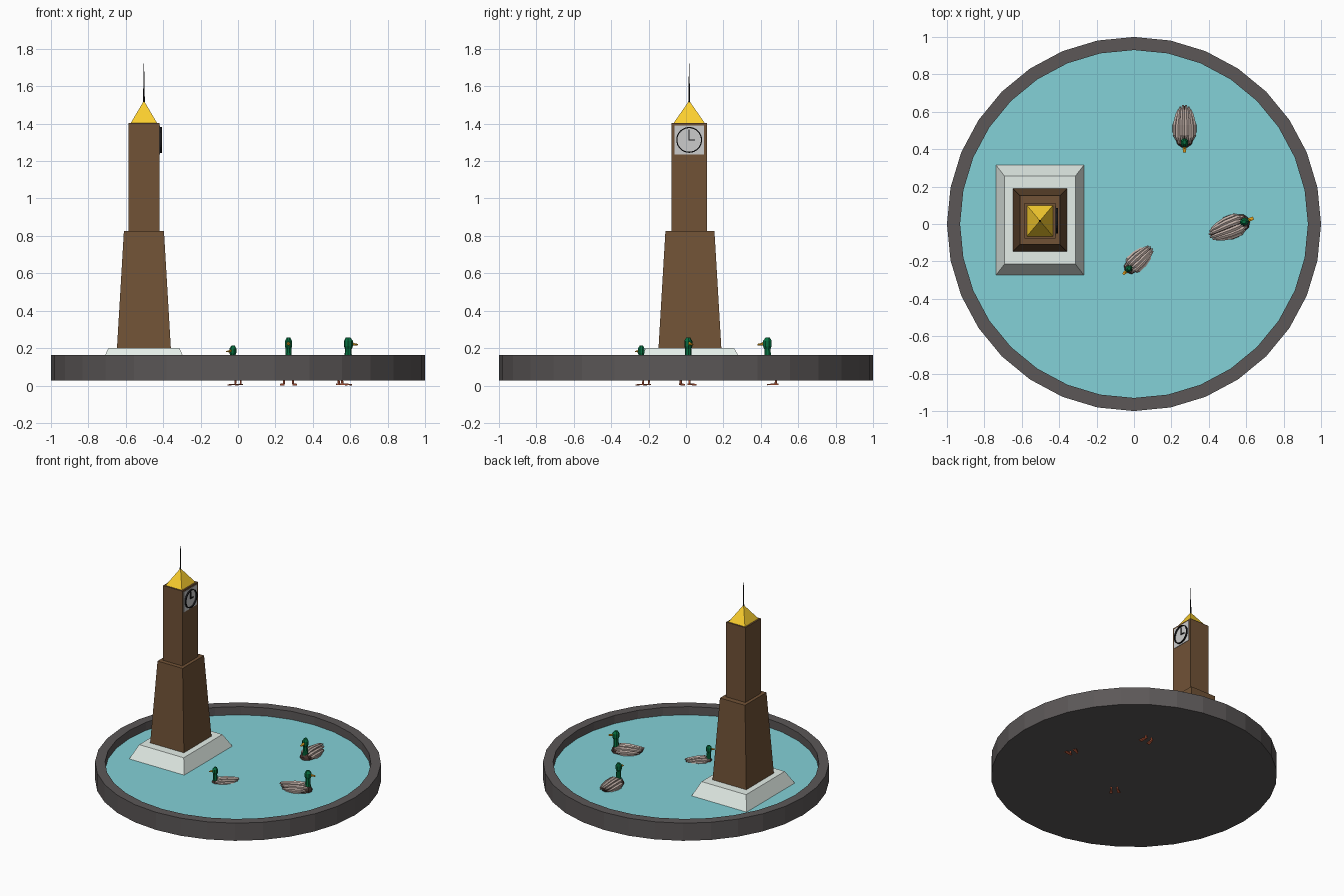
import bpy, bmesh, math
from mathutils import Matrix, Vector

if "Cube" in bpy.data.objects:
    bpy.data.objects.remove(bpy.data.objects["Cube"])


def material(name, r, g, b):
    m = bpy.data.materials.new(name)
    m.diffuse_color = tuple((c / 255) ** 2.2 for c in (r, g, b)) + (1,)
    m.use_nodes = True
    m.node_tree.nodes["Principled BSDF"].inputs["Base Color"].default_value = m.diffuse_color
    return m


STONE = material("dark_stone", 92, 88, 88)
WATER = material("water", 130, 208, 214)
PALE = material("pale_stone", 228, 238, 232)
BROWN = material("brown_stone", 112, 83, 57)
GOLD = material("gold", 250, 205, 50)
BLACK = material("black", 30, 30, 32)
DIAL = material("dial", 195, 195, 195)
GREEN = material("green", 15, 110, 65)
CHEST = material("chest", 75, 58, 52)
FEATHER = material("feather", 185, 168, 160)
BILL = material("bill", 235, 165, 35)
ORANGE = material("orange", 225, 110, 75)


def add(name, bm, mat, matrix=Matrix()):
    bmesh.ops.recalc_face_normals(bm, faces=bm.faces)
    me = bpy.data.meshes.new(name)
    bm.to_mesh(me)
    bm.free()
    me.materials.append(mat)
    ob = bpy.data.objects.new(name, me)
    ob.matrix_world = matrix
    bpy.context.collection.objects.link(ob)
    return ob


def skin(bm, rings, caps=True):
    """Join equal-length rings of points into a tube."""
    rings = [[bm.verts.new(p) for p in r] for r in rings]
    n = len(rings[0])
    for a, b in zip(rings, rings[1:]):
        for i in range(n):
            j = (i + 1) % n
            bm.faces.new((a[i], a[j], b[j], b[i]))
    if caps:
        bm.faces.new(rings[0])
        bm.faces.new(rings[-1])


def loft(bm, sections, sides=8, axis='y'):
    """Sections are (x, y, z, half width, half height), swept along y or z."""
    rings = []
    for x, y, z, a, b in sections:
        ring = []
        for i in range(sides):
            t = math.tau * (i + 0.5) / sides
            u, v = a * math.cos(t), b * math.sin(t)
            ring.append((x + u, y, z + v) if axis == 'y' else (x + u, y + v, z))
        rings.append(ring)
    skin(bm, rings)


def frustum(name, z0, z1, half0, half1, mat):
    """Rectangular tapered block on the tower axis."""
    bm = bmesh.new()
    skin(bm, [[(TX + sx * hx, TY + sy * hy, z) for sx, sy in
               ((-1, -1), (1, -1), (1, 1), (-1, 1))]
              for z, (hx, hy) in ((z0, half0), (z1, half1))])
    return add(name, bm, mat)


def box(name, lo, hi, mat):
    bm = bmesh.new()
    lo, hi = Vector(lo), Vector(hi)
    size = hi - lo
    bmesh.ops.create_cube(bm, size=1, matrix=Matrix.Translation((lo + hi) / 2) @ Matrix.Diagonal((*size, 1)))
    return add(name, bm, mat)


# Pool basin and water
def circle(r, z, n=32):
    return [(r * math.cos(math.tau * i / n), r * math.sin(math.tau * i / n), z) for i in range(n)]


bm = bmesh.new()
skin(bm, [circle(1, .027), circle(1, .163), circle(.93, .163), circle(.93, .06)], caps=False)
bm.faces.new([v for v in bm.verts if v.co.z < .03])
bm.faces.new([v for v in bm.verts if .05 < v.co.z < .07])
add("pool_basin", bm, STONE)
bm = bmesh.new()
bm.faces.new([bm.verts.new(p) for p in circle(.93, .1)])
water = add("water_surface", bm, WATER)
if water.data.polygons[0].normal.z < 0:
    water.data.flip_normals()

# Clock tower
TX, TY = -.503, .021
frustum("tower_plinth", .1, .2, (.235, .294), (.19, .236), PALE)
frustum("tower_lower", .2, .827, (.144, .168), (.107, .131), BROWN)
TY = .017
frustum("tower_upper", .827, 1.404, (.082, .094), (.082, .094), BROWN)
frustum("tower_roof", 1.404, 1.522, (.07, .083), (.0005, .0005), GOLD)
bm = bmesh.new()
loft(bm, [(TX, TY, 1.49, .006, .006), (TX, TY, 1.722, .001, .001)], 8, 'z')
add("tower_spire", bm, BLACK)

# Clock on the right face
FX, CZ = TX + .082, 1.313
box("clock_plate", (FX - .01, TY - .079, CZ - .078), (FX + .003, TY + .079, CZ + .078), DIAL)
bm = bmesh.new()
rings = []
for r, x in ((.069, FX), (.069, FX + .014), (.063, FX + .014), (.063, FX)):
    rings.append([(x, TY + p[0], CZ + p[1]) for p in circle(r, 0)])
skin(bm, rings, caps=False)
add("clock_ring", bm, BLACK)
box("minute_hand", (FX, TY - .003, CZ - .003), (FX + .009, TY + .003, CZ + .055), BLACK)
box("hour_hand", (FX, TY - .003, CZ - .003), (FX + .009, TY + .032, CZ + .003), BLACK)


# Ducks, built facing the front and then placed
def duck(tag, x, y, angle, scale):
    place = Matrix.Translation((x, y, 0)) @ Matrix.Rotation(math.radians(angle), 4, 'Z') @ Matrix.Scale(scale, 4)

    def part(name, mat, lofts, sides=8, axis='y'):
        bm = bmesh.new()
        for s in lofts:
            loft(bm, s, sides, axis)
        add(f"{name}_{tag}", bm, mat, place)

    part("duck_body", CHEST, [[(0, -.092, .11, .012, .014), (0, -.075, .108, .04, .036),
                               (0, -.03, .1, .055, .048), (0, .04, .1, .052, .045),
                               (0, .1, .115, .03, .024), (0, .13, .125, .012, .006)]], 10)
    # Folded wings made of overlapping long feathers
    feathers = []
    for s in (-1, 1):
        for fx, z, w, y0, y1 in ((.013, .148, .014, -.06, .137), (.034, .138, .015, -.072, .128),
                                 (.05, .121, .014, -.062, .113), (.054, .104, .011, -.045, .095)):
            feathers.append([(s * fx * .7, y0, z - .012, w * .4, .006), (s * fx, y0 + .035, z, w, .014),
                             (s * fx, .03, z, w, .014), (s * fx * .8, y1 - .03, z - .006, w * .8, .01),
                             (s * fx * .65, y1, z - .008, w * .35, .004)])
    part("duck_wings", FEATHER, feathers, 6)
    part("duck_head_and_neck", GREEN, [[(0, -.06, .115, .026, .028), (0, -.063, .15, .019, .02),
                                        (0, -.065, .195, .016, .018), (0, -.065, .21, .021, .025),
                                        (0, -.065, .238, .021, .025), (0, -.063, .257, .01, .012)]], 8, 'z')
    part("duck_bill", BILL, [[(0, -.08, .225, .01, .012), (0, -.1, .22, .011, .006),
                              (0, -.117, .219, .009, .004)]], 6)
    # Legs and webbed feet
    part("duck_legs", ORANGE, [[(s * .025, -.02, .008, .006, .006), (s * .025, -.015, .09, .007, .007)]
                               for s in (-1, 1)], 6, 'z')
    part("duck_feet", ORANGE, [[(s * .025, -.005, .007, .006, .005), (s * .03, -.035, .007, .014, .006),
                                (s * .034, -.068, .004, .018, .004)] for s in (-1, 1)], 4)


duck("rear", .27, .5, 0, 1)
duck("right", .53, -.012, 112, 1)
duck("near", .012, -.203, 313, .83)
